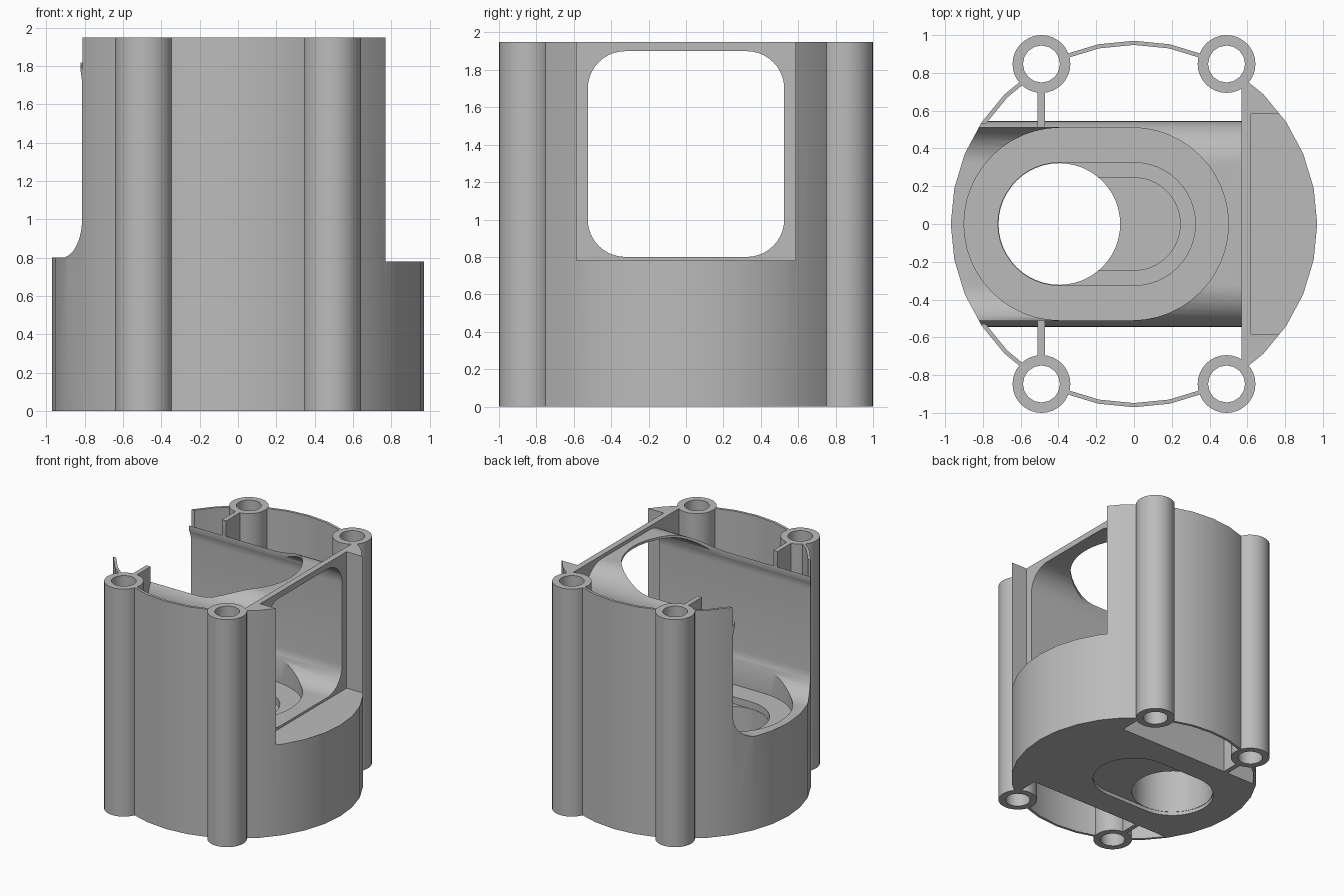
import bpy, bmesh, math

if "Cube" in bpy.data.objects:
    bpy.data.objects.remove(bpy.data.objects["Cube"])

TOP, R = 1.95, 0.97
grey = bpy.data.materials.new("plain grey")
grey.use_nodes = True
colour = (0.5, 0.5, 0.5, 1)
grey.diffuse_color = colour
grey.node_tree.nodes["Principled BSDF"].inputs["Base Color"].default_value = colour


def arc(cx, cy, r, start, end, n):
    return [(cx + r * math.cos(math.radians(start + (end - start) * i / n)),
             cy + r * math.sin(math.radians(start + (end - start) * i / n)))
            for i in range(n + 1)]


def circle(cx, cy, r, n):
    return arc(cx, cy, r, 0, 360, n)[:-1]


def rect(x0, x1, y0, y1):
    return [(x0, y0), (x1, y0), (x1, y1), (x0, y1)]


def slot(x0, x1, r):
    return arc(x1, 0, r, -90, 90, 24) + arc(x0, 0, r, 90, 270, 24)


def prism(name, pts, lo, hi, axis="z"):
    """Extrude a closed outline along z, or a (y, z) outline along x."""
    bm = bmesh.new()
    place = (lambda p: (p[0], p[1], lo)) if axis == "z" else (lambda p: (lo, p[0], p[1]))
    face = bm.faces.new([bm.verts.new(place(p)) for p in pts])
    ext = bmesh.ops.extrude_face_region(bm, geom=[face])
    step = (0, 0, hi - lo) if axis == "z" else (hi - lo, 0, 0)
    bmesh.ops.translate(bm, vec=step,
                        verts=[v for v in ext["geom"] if isinstance(v, bmesh.types.BMVert)])
    bmesh.ops.recalc_face_normals(bm, faces=bm.faces)
    mesh = bpy.data.meshes.new(name)
    bm.to_mesh(mesh)
    bm.free()
    obj = bpy.data.objects.new(name, mesh)
    bpy.context.collection.objects.link(obj)
    mesh.materials.append(grey)
    return obj


def carve(obj, cutters, operation="DIFFERENCE"):
    """Boolean the cutters with the part and bake the result."""
    for c in cutters:
        mod = obj.modifiers.new("cut", "BOOLEAN")
        mod.object, mod.operation, mod.solver = c, operation, "EXACT"
    deps = bpy.context.evaluated_depsgraph_get()
    baked = bpy.data.meshes.new_from_object(obj.evaluated_get(deps))
    obj.modifiers.clear()
    obj.data = baked


# Cutters
tunnel_outline = (arc(0.325, 1.0, 0.2, -90, 0, 10) + arc(0.325, 1.7, 0.2, 0, 90, 10)
                  + arc(-0.325, 1.7, 0.2, 90, 180, 10) + arc(-0.325, 1.0, 0.2, 180, 270, 10))
tunnel = prism("tunnel_cutter", tunnel_outline, -1.3, 1.3, "x")
open_top = prism("open_top_cutter", [(-1.3, -0.51)] + arc(-0.01, 0, 0.51, -90, 90, 24)
                 + [(-1.3, 0.51)], 1.3, 2.2)
pocket = prism("pocket_cutter", slot(-0.39, -0.01, 0.51), 0.7, 1.5)
wide_recess = prism("wide_recess_cutter", slot(-0.395, 0, 0.325), 0.64, 0.8)
narrow_recess = prism("narrow_recess_cutter", slot(-0.395, 0, 0.245), 0.5, 0.8)
under_recess = prism("under_recess_cutter", slot(-0.395, 0, 0.325), -0.1, 0.03)
bore = prism("bore_cutter", circle(-0.395, 0, 0.322, 48), -0.1, 1.0)
drum = prism("drum_cutter", circle(0, 0, R, 32), -0.1, 2.2)
drum_inside = prism("drum_inside_cutter", circle(0, 0, R - 0.022, 32), -0.1, 2.2)
right_side = prism("right_side_cutter", rect(0.6, 1.3, -1.2, 1.2), -0.1, 2.2)
left_gap = prism("left_gap_cutter", rect(-1.3, -0.5, -0.53, 0.53), -0.1, 2.2)
ledge = prism("ledge_cutter", rect(0.62, 1.3, -0.585, 0.585), 0.78, 2.2)
corners = [(sx * 0.49, sy * 0.847) for sx in (-1, 1) for sy in (-1, 1)]
holes = [prism("hole_cutter", circle(x, y, 0.098, 16), -0.1, 2.2) for x, y in corners]
cutters = [tunnel, open_top, pocket, wide_recess, narrow_recess, under_recess, bore,
           drum, drum_inside, right_side, left_gap, ledge] + holes

# Thin outer wall
shell = prism("outer_shell", circle(0, 0, R, 32), 0, TOP)
carve(shell, [drum_inside, right_side, left_gap] + holes)

# Central chamber with its floor, tunnel and open top
chamber_outline = ([(-0.545, 0), (0.545, 0)] + arc(0.325, 1.7, 0.22, 0, 90, 10)
                   + arc(-0.325, 1.7, 0.22, 90, 180, 10))
chamber = prism("chamber", chamber_outline, -1.1, 0.6, "x")
carve(chamber, [drum], "INTERSECT")
carve(chamber, [tunnel, open_top, pocket, wide_recess, narrow_recess, under_recess, bore])

# Solid end with the window and ledge
end_block = prism("window_end_block", rect(0.57, 1.1, -0.9, 0.9), 0, TOP)
carve(end_block, [drum], "INTERSECT")
carve(end_block, [ledge, tunnel] + holes)

parts = [shell, chamber, end_block]

# Screw posts and the ribs joining two of them to the chamber
for (x, y), hole in zip(corners, holes):
    post = prism("screw_post", circle(x, y, 0.153, 32), 0, TOP)
    carve(post, [hole])
    parts.append(post)
for side in (-1, 1):
    rib = prism("post_rib", rect(-0.51, -0.47, *sorted((side * 0.512, side * 0.71))), 0, TOP)
    carve(rib, [tunnel])
    parts.append(rib)

for c in cutters:
    bpy.data.objects.remove(c)

bpy.ops.object.select_all(action="DESELECT")
for p in parts:
    p.select_set(True)
bpy.context.view_layer.objects.active = shell
bpy.ops.object.shade_smooth_by_angle(angle=math.radians(30))
